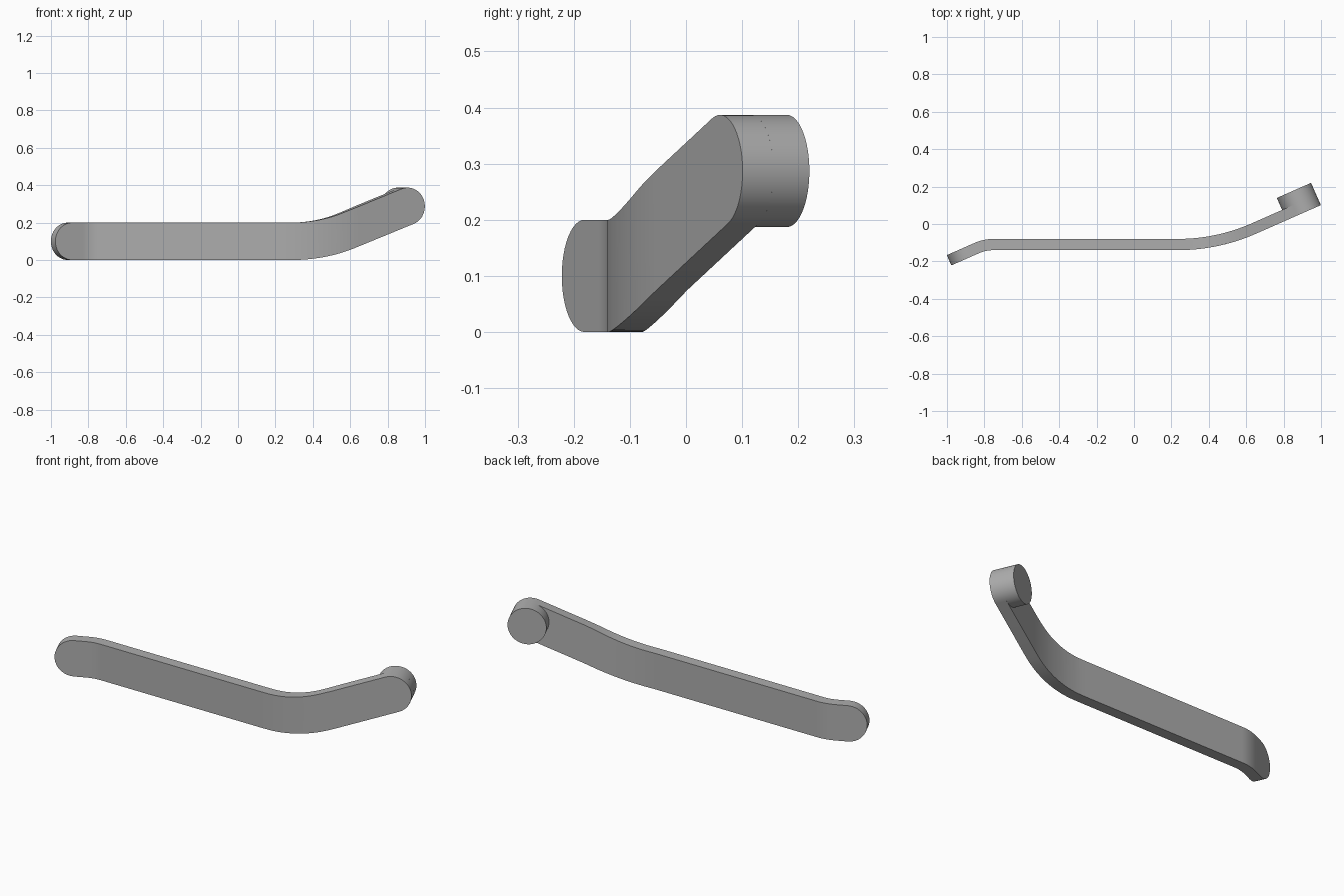
import bpy, bmesh, math
from mathutils import Vector

cube = bpy.data.objects.get("Cube")
if cube:
    bpy.data.objects.remove(cube)

R = 0.1                       # half height of the bar, radius of the ends
THICK, BOSS_DEPTH = 0.06, 0.13
TILT = math.radians(23.8)     # sideways bend of both ends
RISE = math.radians(20.6)     # upward bend of the far end
# Run of the front face: (length, turn) pieces, starting at the small hole
PIECES = [(0.062, 0), (0.079, -TILT), (0.985, 0), (0.433, TILT), (0.277, 0)]
START = Vector((-0.885, -0.181, 0))
END_S, END_Z = sum(p[0] for p in PIECES), 0.287

steel = bpy.data.materials.new("grey_steel")
steel.use_nodes = True
steel.diffuse_color = (0.42, 0.42, 0.42, 1)
steel.node_tree.nodes["Principled BSDF"].inputs["Base Color"].default_value = steel.diffuse_color


def frame(s):
    """Point on the front face and inward normal at distance s along the bar."""
    pos, ang = START.copy(), TILT
    last = len(PIECES) - 1
    for i, (length, turn) in enumerate(PIECES):
        d = s if i == last else min(s, length)
        half = turn * d / length / 2
        chord = d * math.sin(half) / half if half else d
        pos += chord * Vector((math.cos(ang + half), math.sin(ang + half), 0))
        ang += 2 * half
        s -= d
        if s <= 0:
            break
    return pos, Vector((-math.sin(ang), math.cos(ang), 0))


def arc(cx, cz, r, a0, a1, n=24):
    return [(cx + r * math.cos(a0 + (a1 - a0) * i / n),
             cz + r * math.sin(a0 + (a1 - a0) * i / n)) for i in range(n + 1)]


def finish(bm, name):
    bmesh.ops.recalc_face_normals(bm, faces=bm.faces)
    mesh = bpy.data.meshes.new(name)
    bm.to_mesh(mesh)
    bm.free()
    ob = bpy.data.objects.new(name, mesh)
    bpy.context.collection.objects.link(ob)
    mesh.materials.append(steel)
    return ob


def cylinder(name, s, z, r, t0, t1):
    """Cylinder square to the bar, from depth t0 to t1 behind its front face."""
    pos, n = frame(s)
    bm = bmesh.new()
    bmesh.ops.create_cone(bm, cap_ends=True, segments=64, radius1=r, radius2=r, depth=t1 - t0)
    m = n.to_track_quat('Z', 'Y').to_matrix().to_4x4()
    m.translation = pos + n * (t0 + t1) / 2 + Vector((0, 0, z))
    bm.transform(m)
    return finish(bm, name)


# Flat outline of the bar: round ends and a gentle upward bend
bend_r = 0.88
up, q = math.pi / 2, RISE
corner = END_S - (END_Z - R) / math.tan(q)
bend_s = corner - bend_r * math.tan(q / 2)
outline = arc(0, R, R, up, 3 * up)
outline += arc(bend_s, R + bend_r, bend_r + R, -up, -up + q, 16)
outline += arc(END_S, END_Z, R, -up + q, up + q)
outline += arc(bend_s, R + bend_r, bend_r - R, -up + q, -up, 16)

bm = bmesh.new()
face = bm.faces.new([bm.verts.new((s, 0, z)) for s, z in outline])
grown = bmesh.ops.extrude_face_region(bm, geom=[face])["geom"]
for v in grown:
    if isinstance(v, bmesh.types.BMVert):
        v.co.y = THICK

# Cut lines across the curved pieces, then bend the blank
s0 = 0
for length, turn in PIECES:
    if turn:
        count = 16 if length > 0.2 else 8
        for i in range(count + 1):
            geom = bm.verts[:] + bm.edges[:] + bm.faces[:]
            bmesh.ops.bisect_plane(bm, geom=geom, dist=1e-5, plane_no=(1, 0, 0),
                                   plane_co=(s0 + length * i / count, 0, 0))
    s0 += length
for v in bm.verts:
    pos, n = frame(v.co.x)
    v.co = pos + n * v.co.y + Vector((0, 0, v.co.z))
arm = finish(bm, "bent_arm")

# Round boss behind the raised end
boss = cylinder("end_boss", END_S, END_Z, R, THICK, BOSS_DEPTH)

# Small hole, stepped counterbore and through hole
cutters = {
    "small_hole_cutter": (0, R, 0.025, -0.05, 0.15),
    "recess_cutter": (END_S, END_Z, 0.055, -0.05, 0.014),
    "counterbore_cutter": (END_S, END_Z, 0.045, -0.04, 0.075),
    "through_hole_cutter": (END_S, END_Z, 0.025, -0.03, 0.2),
}
targets = {"small_hole_cutter": [arm], "recess_cutter": [arm]}
for name, spec in cutters.items():
    cutter = cylinder(name, *spec)
    cutter.hide_render = True
    for ob in targets.get(name, [arm, boss]):
        mod = ob.modifiers.new(name, 'BOOLEAN')
        mod.operation, mod.solver, mod.object = 'DIFFERENCE', 'EXACT', cutter
        bpy.context.view_layer.objects.active = ob
        bpy.ops.object.modifier_apply(modifier=mod.name)
    bpy.data.objects.remove(cutter)

# Smooth rounds, crisp edges
for ob in (arm, boss):
    bpy.ops.object.select_all(action='DESELECT')
    ob.select_set(True)
    bpy.context.view_layer.objects.active = ob
    bpy.ops.object.shade_smooth_by_angle(angle=math.radians(30))
